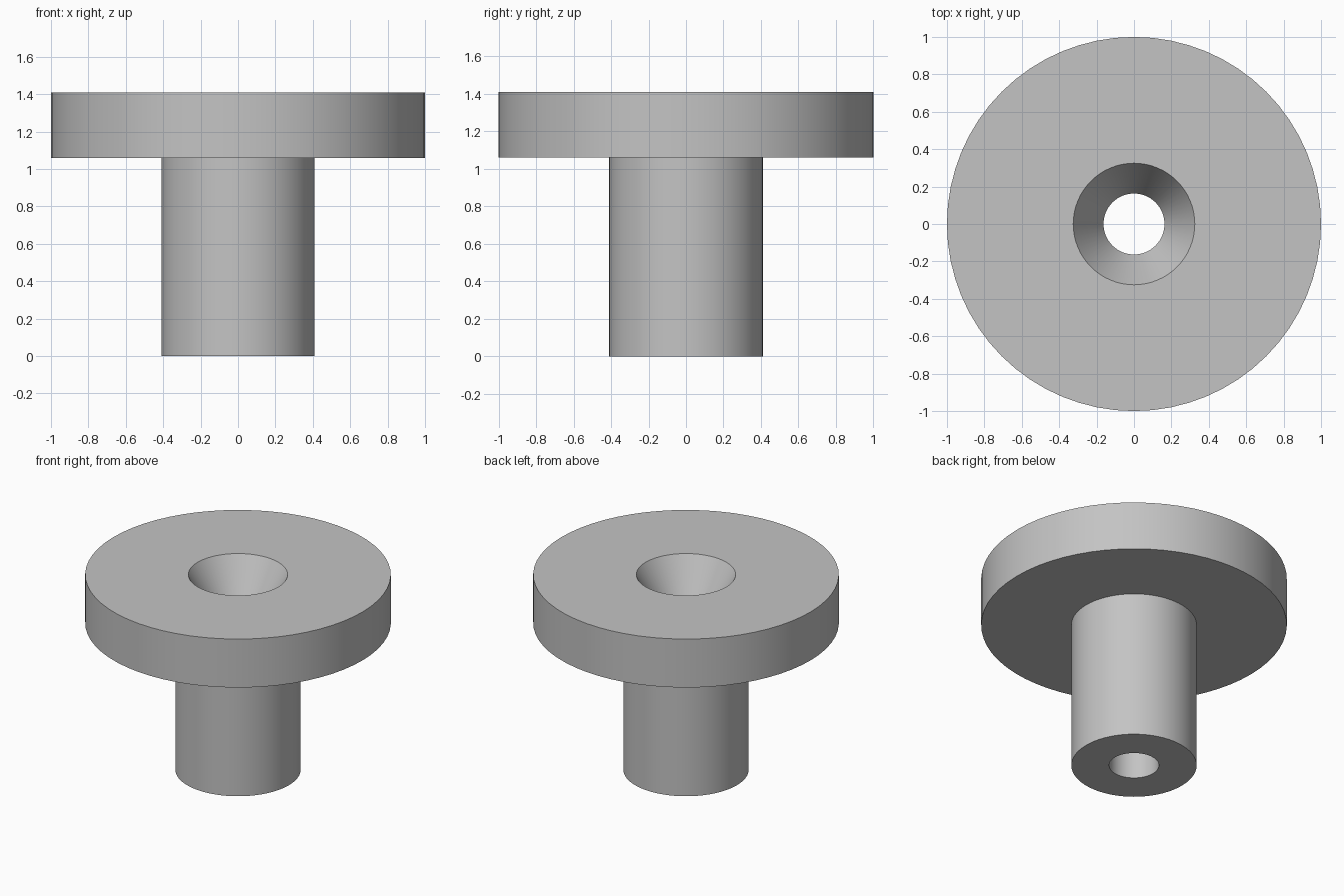
import bpy, bmesh, math

cube = bpy.data.objects.get("Cube")
if cube:
    bpy.data.objects.remove(cube, do_unlink=True)

SEGMENTS = 64

# One plain grey
grey = bpy.data.materials.new("plain grey")
grey.use_nodes = True
colour = (0.55, 0.55, 0.55, 1)
grey.diffuse_color = colour
grey.node_tree.nodes["Principled BSDF"].inputs["Base Color"].default_value = colour

# Closed radius/height section of the flange, stem, bore and countersink
BORE, STEM, SINK, FLANGE = 0.163, 0.41, 0.325, 1.0
UNDERSIDE, TOP, SINK_DEPTH = 1.06, 1.41, 0.28
section = [
    (BORE, 0), (STEM, 0),
    (STEM, UNDERSIDE), (FLANGE, UNDERSIDE),
    (FLANGE, TOP), (SINK, TOP),
    (BORE, TOP - SINK_DEPTH),
]

# Spin the section around the z axis
bm = bmesh.new()
verts = [bm.verts.new((r, 0, z)) for r, z in section]
edges = [bm.edges.new((v, verts[(i + 1) % len(verts)])) for i, v in enumerate(verts)]
bmesh.ops.spin(bm, geom=verts + edges, cent=(0, 0, 0), axis=(0, 0, 1),
               angle=math.tau, steps=SEGMENTS, use_merge=True)
bmesh.ops.remove_doubles(bm, verts=bm.verts, dist=0.0001)
bmesh.ops.recalc_face_normals(bm, faces=bm.faces)

mesh = bpy.data.meshes.new("flanged_bushing")
bm.to_mesh(mesh)
bm.free()
mesh.materials.append(grey)
bushing = bpy.data.objects.new("flanged_bushing", mesh)
bpy.context.collection.objects.link(bushing)

# Smooth walls with crisp rims
bpy.ops.object.select_all(action="DESELECT")
bushing.select_set(True)
bpy.context.view_layer.objects.active = bushing
bpy.ops.object.shade_smooth_by_angle(angle=math.radians(25))
